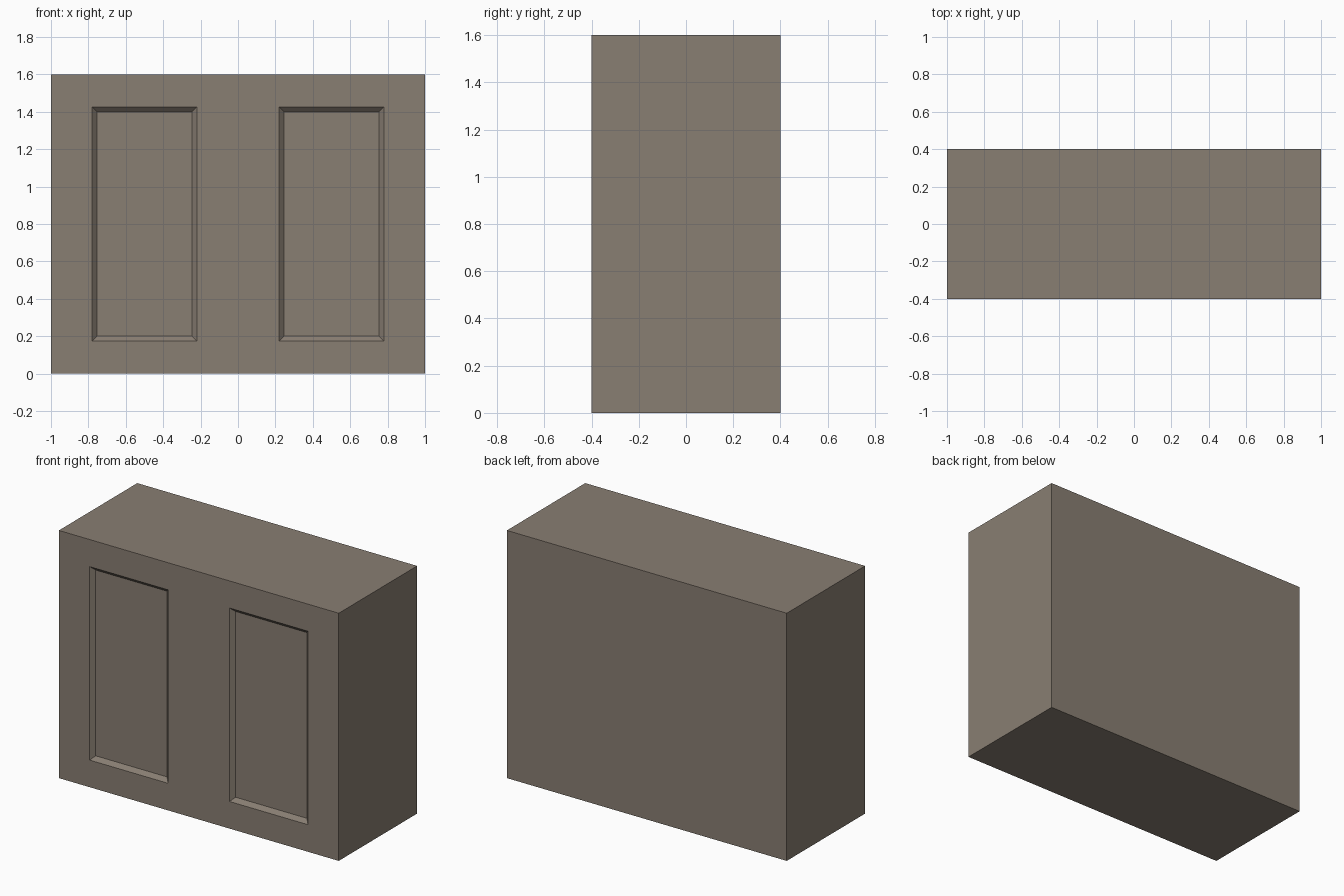
import bpy, bmesh

if "Cube" in bpy.data.objects:
    bpy.data.objects.remove(bpy.data.objects["Cube"])

W, D, H = 2.0, 0.8, 1.6
PANEL_X, PANEL_HX, PANEL_HZ = 0.5, 0.28, 0.625   # panel centre and half sizes
DEPTH = 0.025                                    # recess depth, 45 degree sides


def make_object(name, bm):
    bmesh.ops.recalc_face_normals(bm, faces=bm.faces)
    mesh = bpy.data.meshes.new(name)
    bm.to_mesh(mesh)
    bm.free()
    obj = bpy.data.objects.new(name, mesh)
    bpy.context.collection.objects.link(obj)
    return obj


# Main block
bm = bmesh.new()
bmesh.ops.create_cube(bm, size=1)
for v in bm.verts:
    v.co.x *= W
    v.co.y *= D
    v.co.z = (v.co.z + 0.5) * H
body = make_object("cabinet_body", bm)
mat = bpy.data.materials.new("warm_grey")
mat.diffuse_color = (0.25, 0.21, 0.17, 1)
mat.use_nodes = True
mat.node_tree.nodes["Principled BSDF"].inputs["Base Color"].default_value = mat.diffuse_color
body.data.materials.append(mat)

# Tapered cutters for the two sunken front panels
for side, sign in (("left", -1), ("right", 1)):
    bm = bmesh.new()
    bmesh.ops.create_cube(bm, size=2)
    for v in bm.verts:
        grow = -v.co.y * DEPTH       # wider in front, narrower inside
        v.co.x = sign * PANEL_X + v.co.x * (PANEL_HX + grow)
        v.co.z = H / 2 + v.co.z * (PANEL_HZ + grow)
        v.co.y = -D / 2 - grow
    cutter = make_object(side + "_panel_cutter", bm)
    cutter.data.materials.append(mat)
    cutter.hide_render = True
    cutter.display_type = 'WIRE'
    cut = body.modifiers.new(side + "_panel", 'BOOLEAN')
    cut.operation = 'DIFFERENCE'
    cut.solver = 'EXACT'
    cut.object = cutter
